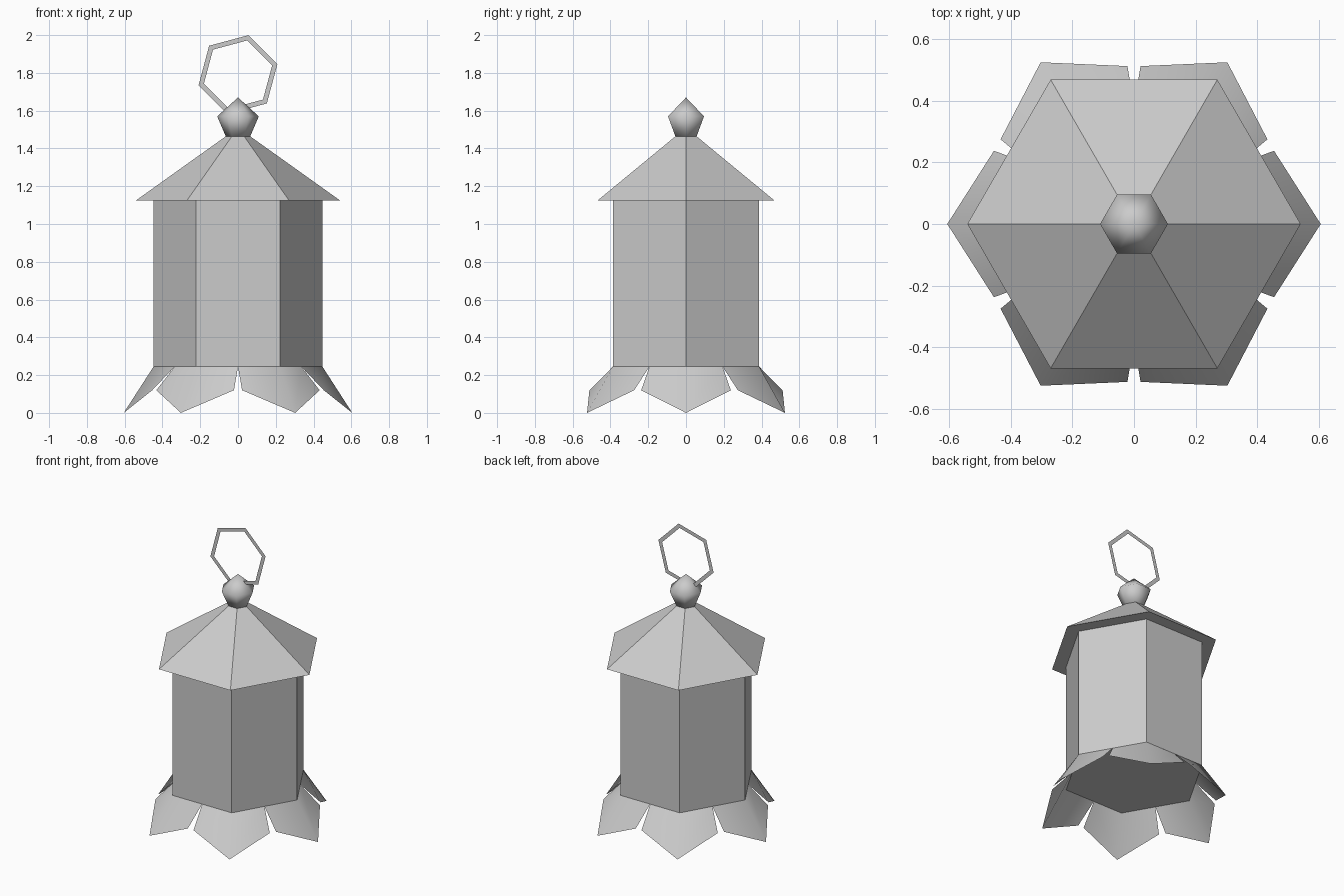
import bpy, bmesh
from math import cos, sin, radians

cube = bpy.data.objects.get("Cube")
if cube:
    bpy.data.objects.remove(cube, do_unlink=True)

SIDES = 6
grey = bpy.data.materials.new("light_grey")
grey.use_nodes = True
COLOUR = (0.6, 0.6, 0.6, 1)
grey.diffuse_color = COLOUR
grey.node_tree.nodes["Principled BSDF"].inputs["Base Color"].default_value = COLOUR


def finish(name, bm, smooth=False):
    """Turn a bmesh into a named object with the shared material."""
    mesh = bpy.data.meshes.new(name)
    for f in bm.faces:
        f.smooth = smooth
    bm.to_mesh(mesh)
    bm.free()
    mesh.materials.append(grey)
    obj = bpy.data.objects.new(name, mesh)
    bpy.context.collection.objects.link(obj)
    return obj


def polar(radius, degrees):
    a = radians(degrees)
    return radius * cos(a), radius * sin(a)


def hex_solid(name, profile, smooth=False):
    """Closed six-sided solid through (radius, height) rings; radius 0 is a tip."""
    bm = bmesh.new()
    rings = []
    for r, z in profile:
        if r == 0:
            rings.append([bm.verts.new((0, 0, z))] * SIDES)
        else:
            rings.append([bm.verts.new((*polar(r, 60 * i), z)) for i in range(SIDES)])
    for low, high in zip(rings, rings[1:]):
        for i in range(SIDES):
            j = (i + 1) % SIDES
            quad = [low[i], low[j], high[j], high[i]]
            bm.faces.new(list(dict.fromkeys(quad)))
    bm.faces.new(rings[0][::-1])
    if profile[-1][0] > 0:
        bm.faces.new(rings[-1])
    return finish(name, bm, smooth)


# Lantern body, roof and finial
hex_solid("lantern_body", [(0.447, 0.245), (0.447, 1.125)])
hex_solid("roof", [(0.54, 1.125), (0.065, 1.464)])
hex_solid("finial", [(0.065, 1.464), (0.11, 1.57), (0, 1.67)], smooth=True)

# Flared petals, one folded around each body corner
for n in range(SIDES):
    a = 60 * n
    bm = bmesh.new()
    corner = bm.verts.new((*polar(0.447, a), 0.245))
    tip = bm.verts.new((*polar(0.605, a), 0))
    for side in (-1, 1):
        top = bm.verts.new((*polar(0.387, a + side * 30), 0.245))
        low = bm.verts.new((*polar(0.512, a + side * 27.6), 0.12))
        quad = [corner, top, low, tip]
        bm.faces.new(quad if side < 0 else quad[::-1])
    bmesh.ops.recalc_face_normals(bm, faces=bm.faces)
    bm.normal_update()
    if sum(f.normal.z for f in bm.faces) < 0:
        bmesh.ops.reverse_faces(bm, faces=bm.faces)
    finish(f"petal_{n + 1}", bm, smooth=True)

# Flat hanging ring
bm = bmesh.new()
loops = []
for radius in (0.216, 0.187):
    points = [polar(radius, 15 + 60 * i) for i in range(SIDES)]
    loops.append([bm.verts.new((x, 0, 1.791 + z)) for x, z in points])
outer, inner = loops
for i in range(SIDES):
    j = (i + 1) % SIDES
    bm.faces.new([outer[i], outer[j], inner[j], inner[i]])
bm.normal_update()
finish("hanging_ring", bm)
